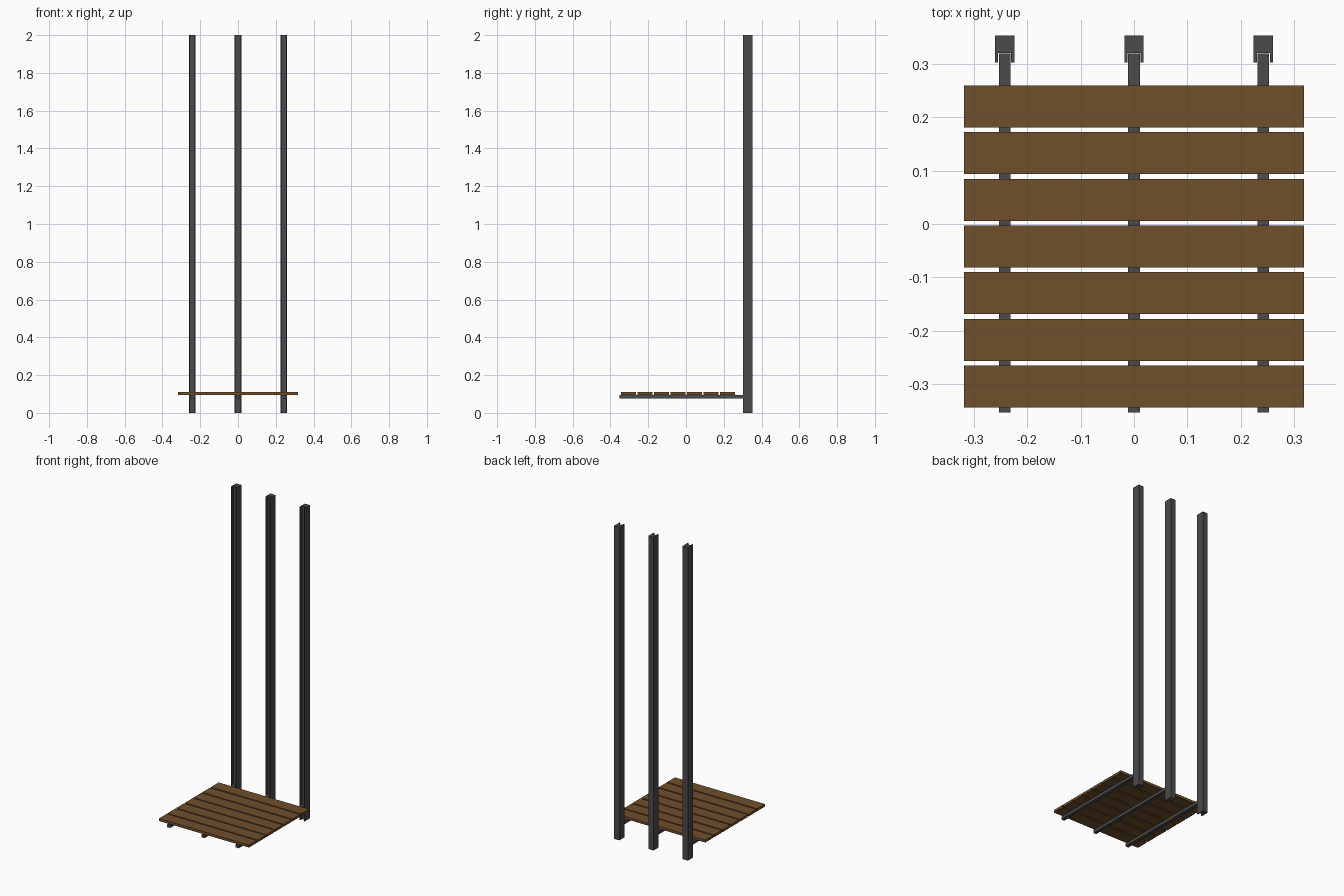
import bpy, bmesh

if "Cube" in bpy.data.objects:
    bpy.data.objects.remove(bpy.data.objects["Cube"])

def material(name, rgb):
    m = bpy.data.materials.new(name)
    m.diffuse_color = (*rgb, 1)
    m.use_nodes = True
    m.node_tree.nodes["Principled BSDF"].inputs["Base Color"].default_value = m.diffuse_color
    return m

metal = material("dark_metal", (0.07, 0.07, 0.07))
wood = material("brown_wood", (0.16, 0.08, 0.025))

def prism(name, outline, z0, z1, mat):
    """Extrude an xy outline from z0 up to z1."""
    bm = bmesh.new()
    face = bm.faces.new([bm.verts.new((x, y, z0)) for x, y in outline])
    top = bmesh.ops.extrude_face_region(bm, geom=[face])
    verts = [g for g in top["geom"] if isinstance(g, bmesh.types.BMVert)]
    bmesh.ops.translate(bm, verts=verts, vec=(0, 0, z1 - z0))
    bmesh.ops.recalc_face_normals(bm, faces=bm.faces)
    mesh = bpy.data.meshes.new(name)
    bm.to_mesh(mesh)
    bm.free()
    mesh.materials.append(mat)
    ob = bpy.data.objects.new(name, mesh)
    bpy.context.collection.objects.link(ob)
    return ob

def rect(x0, x1, y0, y1):
    return [(x0, y0), (x1, y0), (x1, y1), (x0, y1)]

BACK, FRONT = 0.353, -0.353

for i, x in enumerate((-0.242, 0, 0.242), 1):
    # Upright post with a slot along its front face
    w, s, lip, web = 0.018, 0.0122, 0.302, 0.320
    half = [(s, web), (s, lip), (w, lip), (w, BACK)]
    outline = [(x + a, b) for a, b in half] + [(x - a, b) for a, b in reversed(half)]
    prism(f"post_{i}", outline, 0, 2, metal)
    # Bearer arm running forward out of the slot
    prism(f"bearer_{i}", rect(x - 0.011, x + 0.011, FRONT, 0.319), 0.077, 0.0948, metal)

# Deck planks
for i in range(7):
    y = -0.304 + i * 0.0873
    prism(f"plank_{i + 1}", rect(-0.318, 0.318, y - 0.0393, y + 0.0393), 0.095, 0.111, wood)
